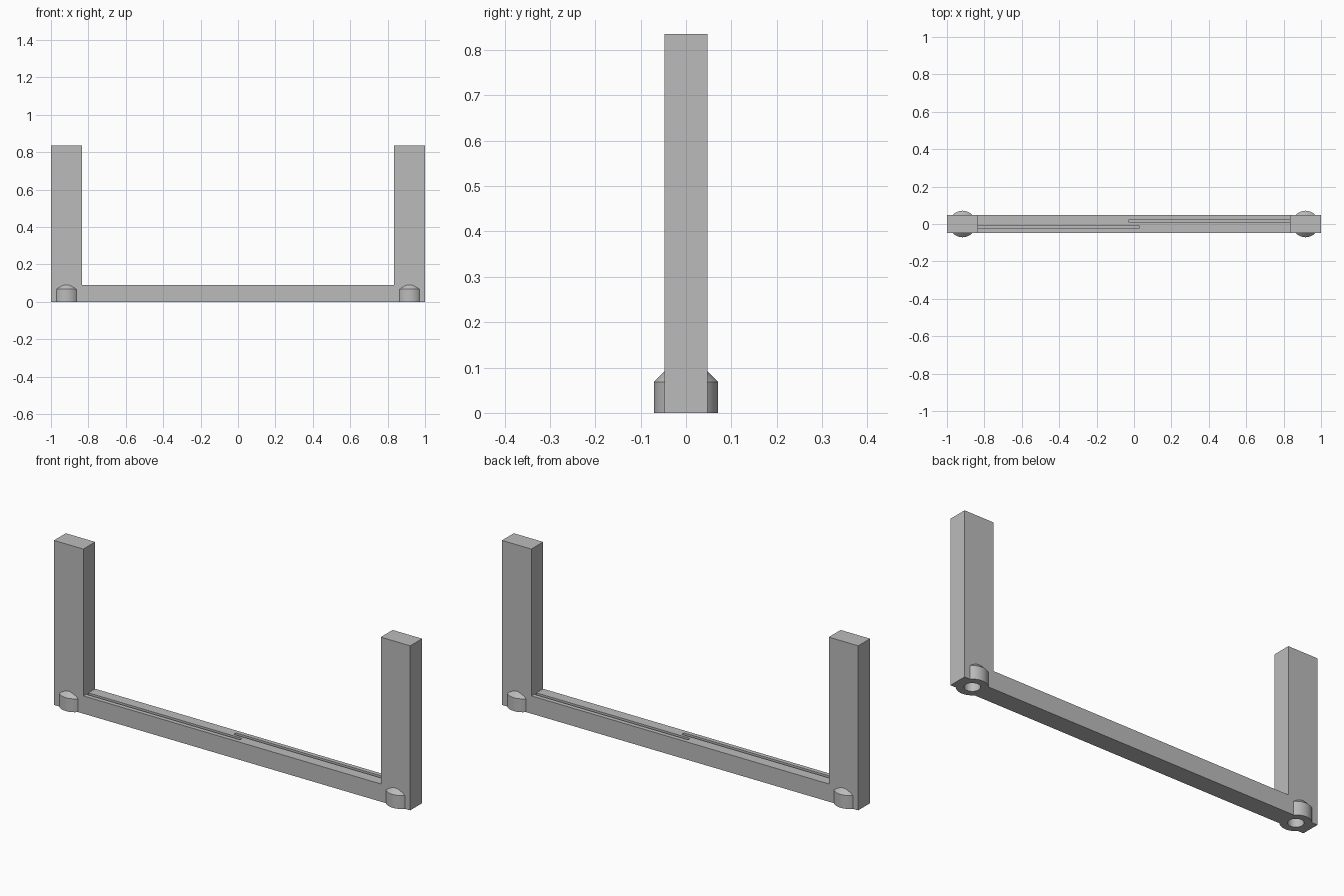
import bpy, bmesh, math

if "Cube" in bpy.data.objects:
    bpy.data.objects.remove(bpy.data.objects["Cube"], do_unlink=True)

HALF_DEPTH = 0.0475
HEIGHT = 0.835
LEG_INNER = 0.835
BAR_TOP = 0.09
BOSS_X = 0.917

grey = bpy.data.materials.new("plain grey")
grey.use_nodes = True
colour = (0.5, 0.5, 0.5, 1)
grey.diffuse_color = colour
grey.node_tree.nodes["Principled BSDF"].inputs["Base Color"].default_value = colour


def extruded(name, outline, direction):
    """Solid made by sweeping a closed outline along a vector."""
    bm = bmesh.new()
    face = bm.faces.new([bm.verts.new(p) for p in outline])
    swept = bmesh.ops.extrude_face_region(bm, geom=[face])["geom"]
    bmesh.ops.translate(bm, vec=direction,
                        verts=[v for v in swept if isinstance(v, bmesh.types.BMVert)])
    return finish(name, bm)


def turned(name, x, rings, sides=48):
    """Closed solid of revolution from (radius, z) rings."""
    bm = bmesh.new()
    loops = [[bm.verts.new((x + r * math.cos(a), r * math.sin(a), z))
              for a in (2 * math.pi * i / sides for i in range(sides))]
             for r, z in rings]
    for low, high in zip(loops, loops[1:]):
        for i in range(sides):
            j = (i + 1) % sides
            bm.faces.new((low[i], low[j], high[j], high[i]))
    bm.faces.new(loops[0])
    bm.faces.new(loops[-1])
    return finish(name, bm)


def finish(name, bm):
    bmesh.ops.recalc_face_normals(bm, faces=bm.faces)
    mesh = bpy.data.meshes.new(name)
    bm.to_mesh(mesh)
    bm.free()
    mesh.materials.append(grey)
    obj = bpy.data.objects.new(name, mesh)
    bpy.context.collection.objects.link(obj)
    return obj


def combine(target, tool, operation):
    tool.hide_render = True
    mod = target.modifiers.new(operation, 'BOOLEAN')
    mod.operation = operation
    mod.solver = 'EXACT'
    mod.object = tool
    bpy.context.view_layer.objects.active = target
    bpy.ops.object.modifier_apply(modifier=mod.name)
    bpy.data.objects.remove(tool, do_unlink=True)


# U-shaped frame: crossbar with two uprights
profile = [(-1, 0), (1, 0), (1, HEIGHT), (LEG_INNER, HEIGHT), (LEG_INNER, BAR_TOP),
           (-LEG_INNER, BAR_TOP), (-LEG_INNER, HEIGHT), (-1, HEIGHT)]
frame = extruded("frame", [(x, -HALF_DEPTH, z) for x, z in profile],
                 (0, 2 * HALF_DEPTH, 0))

# Round chamfered bosses at the feet, each with a blind hole underneath
for side in (-1, 1):
    boss = turned("boss", side * BOSS_X, [(0.071, 0), (0.071, 0.068), (0.044, 0.095)])
    combine(frame, boss, 'UNION')
for side in (-1, 1):
    hole = turned("hole_cutter", side * BOSS_X, [(0.036, -0.02), (0.036, 0.07)])
    combine(frame, hole, 'DIFFERENCE')

# Two offset round-ended grooves along the crossbar top
GROOVE_RADIUS = 0.009
for side in (-1, 1):
    outline = [(-LEG_INNER, -GROOVE_RADIUS)]
    for i in range(13):
        a = math.pi * (i / 12 - 0.5)
        outline.append((0.021 + GROOVE_RADIUS * math.cos(a), GROOVE_RADIUS * math.sin(a)))
    outline.append((-LEG_INNER, GROOVE_RADIUS))
    points = [(-side * x, side * (0.016 + y), 0.045) for x, y in outline]
    groove = extruded("groove_cutter", points, (0, 0, 0.06))
    combine(frame, groove, 'DIFFERENCE')

# Smooth the round parts and keep the edges crisp
bpy.ops.object.select_all(action='DESELECT')
frame.select_set(True)
bpy.context.view_layer.objects.active = frame
bpy.ops.object.shade_smooth_by_angle(angle=math.radians(30))
